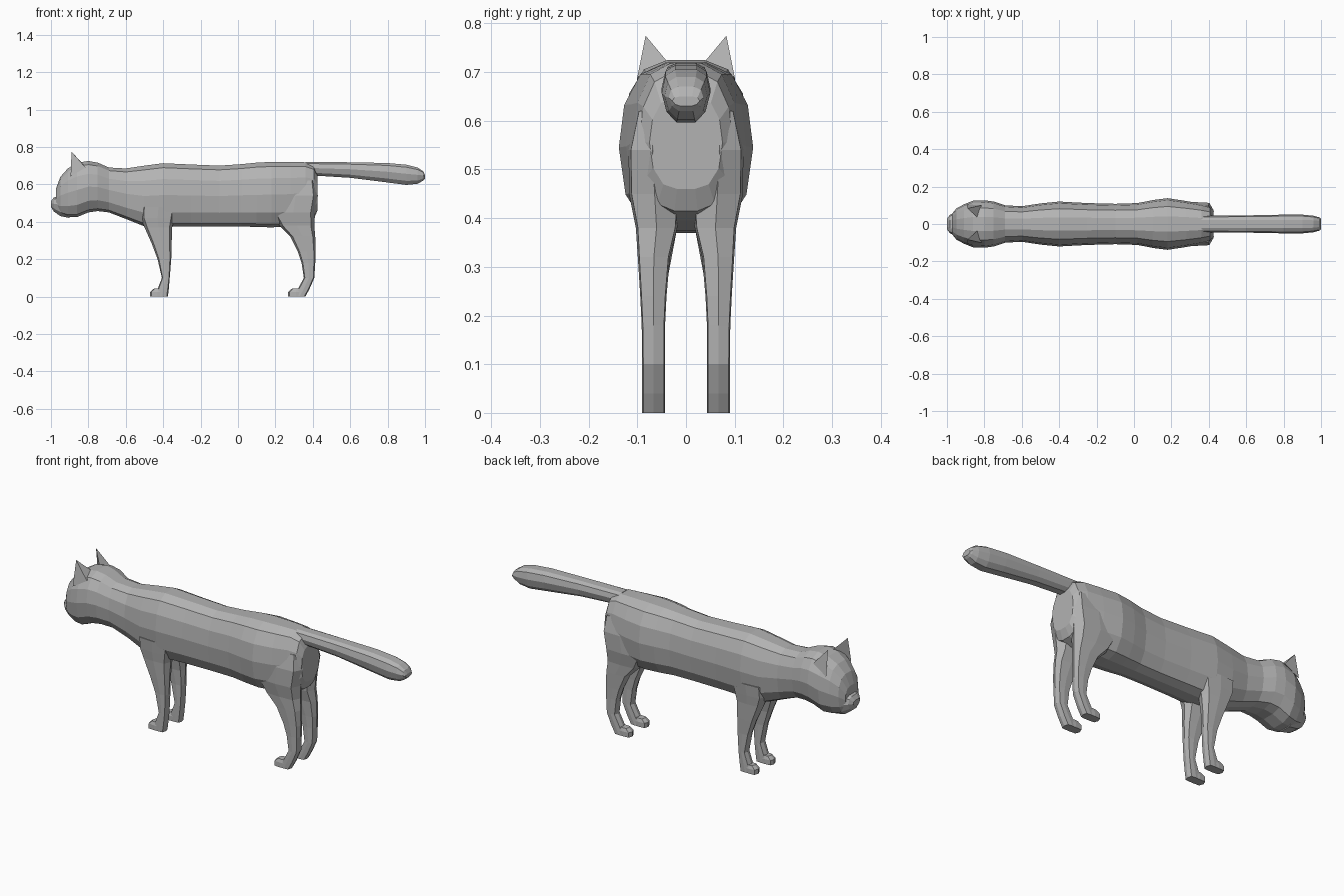
import bpy, bmesh

fur = bpy.data.materials.new("grey_fur")
fur.diffuse_color = (0.45, 0.45, 0.45, 1)

# Half outlines of the cross-sections (mirrored to close)
BODY = [(0.3, 1), (0.68, 0.86), (0.92, 0.5), (1, 0), (0.9, -0.55), (0.62, -0.9), (0.25, -1)]
TAIL = [(0.45, 1), (0.85, 0.75), (1, 0.1), (0.8, -0.6), (0.4, -1)]
LEG = [(1, 0), (0.8, 0.9), (0, 1), (-0.8, 0.9), (-1, 0), (-0.8, -0.9), (0, -1), (0.8, -0.9)]


def finish(name, bm, mirror=False):
    bmesh.ops.recalc_face_normals(bm, faces=bm.faces)
    mesh = bpy.data.meshes.new(name)
    bm.to_mesh(mesh)
    bm.free()
    mesh.materials.append(fur)
    ob = bpy.data.objects.new(name, mesh)
    bpy.context.collection.objects.link(ob)
    if mirror:
        m = ob.modifiers.new("mirror", 'MIRROR')
        m.use_axis = (False, True, False)
        m.use_mirror_merge = False
    return ob


def loft(name, rings, mirror=False):
    bm = bmesh.new()
    vs = [[bm.verts.new(p) for p in r] for r in rings]
    n = len(rings[0])
    for a, b in zip(vs, vs[1:]):
        for i in range(n):
            j = (i + 1) % n
            bm.faces.new((a[i], a[j], b[j], b[i]))
    bm.faces.new(vs[0])
    bm.faces.new(vs[-1])
    return finish(name, bm, mirror)


def along_x(name, outline, rows):
    # rows: x, bottom z, top z, half width
    full = outline + [(-y, z) for y, z in reversed(outline)]
    loft(name, [[(x, y * w, (b + t) / 2 + z * (t - b) / 2) for y, z in full]
                for x, b, t, w in rows])


def along_z(name, rows):
    # rows: z, x min, x max, y min, y max
    loft(name, [[((a + b) / 2 + x * (b - a) / 2, (c + d) / 2 + y * (d - c) / 2, z)
                 for x, y in LEG] for z, a, b, c, d in rows], True)


# Head, neck and trunk
along_x("body", BODY, [
    (-0.972, 0.46, 0.58, 0.055), (-0.95, 0.44, 0.64, 0.083), (-0.91, 0.425, 0.685, 0.105),
    (-0.86, 0.425, 0.715, 0.125), (-0.80, 0.45, 0.725, 0.127), (-0.75, 0.457, 0.716, 0.12),
    (-0.69, 0.45, 0.69, 0.10), (-0.60, 0.415, 0.685, 0.095), (-0.50, 0.375, 0.70, 0.11),
    (-0.40, 0.373, 0.713, 0.12), (-0.25, 0.375, 0.706, 0.112), (-0.10, 0.375, 0.70, 0.108),
    (0.02, 0.375, 0.708, 0.112), (0.10, 0.372, 0.716, 0.128), (0.18, 0.37, 0.72, 0.138),
    (0.28, 0.375, 0.72, 0.123), (0.36, 0.395, 0.718, 0.108), (0.405, 0.415, 0.70, 0.095),
    (0.425, 0.46, 0.65, 0.075)])

# Muzzle
along_x("muzzle", TAIL, [
    (-1.0, 0.48, 0.51, 0.028), (-0.985, 0.455, 0.53, 0.048),
    (-0.95, 0.43, 0.54, 0.068), (-0.90, 0.42, 0.53, 0.075)])

# Tail
along_x("tail", TAIL, [
    (0.36, 0.65, 0.72, 0.045), (0.60, 0.635, 0.718, 0.046), (0.80, 0.61, 0.714, 0.05),
    (0.90, 0.597, 0.705, 0.05), (0.96, 0.603, 0.69, 0.044), (0.99, 0.62, 0.67, 0.036),
    (1.0, 0.63, 0.65, 0.028)])

# Front legs and paws
along_z("front_legs", [
    (0.48, -0.52, -0.33, 0.02, 0.113), (0.42, -0.52, -0.34, 0.015, 0.107),
    (0.37, -0.50, -0.352, 0.02, 0.101), (0.28, -0.46, -0.355, 0.037, 0.096),
    (0.20, -0.43, -0.357, 0.043, 0.091), (0.10, -0.407, -0.365, 0.043, 0.09),
    (0.04, -0.43, -0.37, 0.043, 0.09), (0.0, -0.44, -0.375, 0.043, 0.09)])
along_z("front_paws", [
    (0.0, -0.47, -0.39, 0.043, 0.09), (0.025, -0.47, -0.39, 0.043, 0.09),
    (0.042, -0.45, -0.40, 0.048, 0.085)])

# Hind legs and paws
along_z("hind_legs", [
    (0.62, 0.22, 0.415, 0.03, 0.10), (0.54, 0.19, 0.427, 0.02, 0.118),
    (0.45, 0.18, 0.412, 0.012, 0.117), (0.38, 0.22, 0.408, 0.018, 0.103),
    (0.32, 0.28, 0.413, 0.033, 0.099), (0.24, 0.32, 0.415, 0.04, 0.094),
    (0.18, 0.34, 0.413, 0.043, 0.091), (0.10, 0.352, 0.408, 0.043, 0.09),
    (0.04, 0.32, 0.382, 0.043, 0.09), (0.0, 0.30, 0.36, 0.043, 0.09)])
along_z("hind_paws", [
    (0.0, 0.268, 0.35, 0.043, 0.09), (0.025, 0.268, 0.35, 0.043, 0.09),
    (0.042, 0.288, 0.34, 0.048, 0.085)])

# Ears
bm = bmesh.new()
tip, front, inner, back = [bm.verts.new(p) for p in (
    (-0.89, 0.083, 0.775), (-0.895, 0.105, 0.642), (-0.835, 0.033, 0.715), (-0.815, 0.1, 0.69))]
for f in ((tip, front, inner), (tip, inner, back), (tip, back, front), (front, back, inner)):
    bm.faces.new(f)
finish("ears", bm, True)
